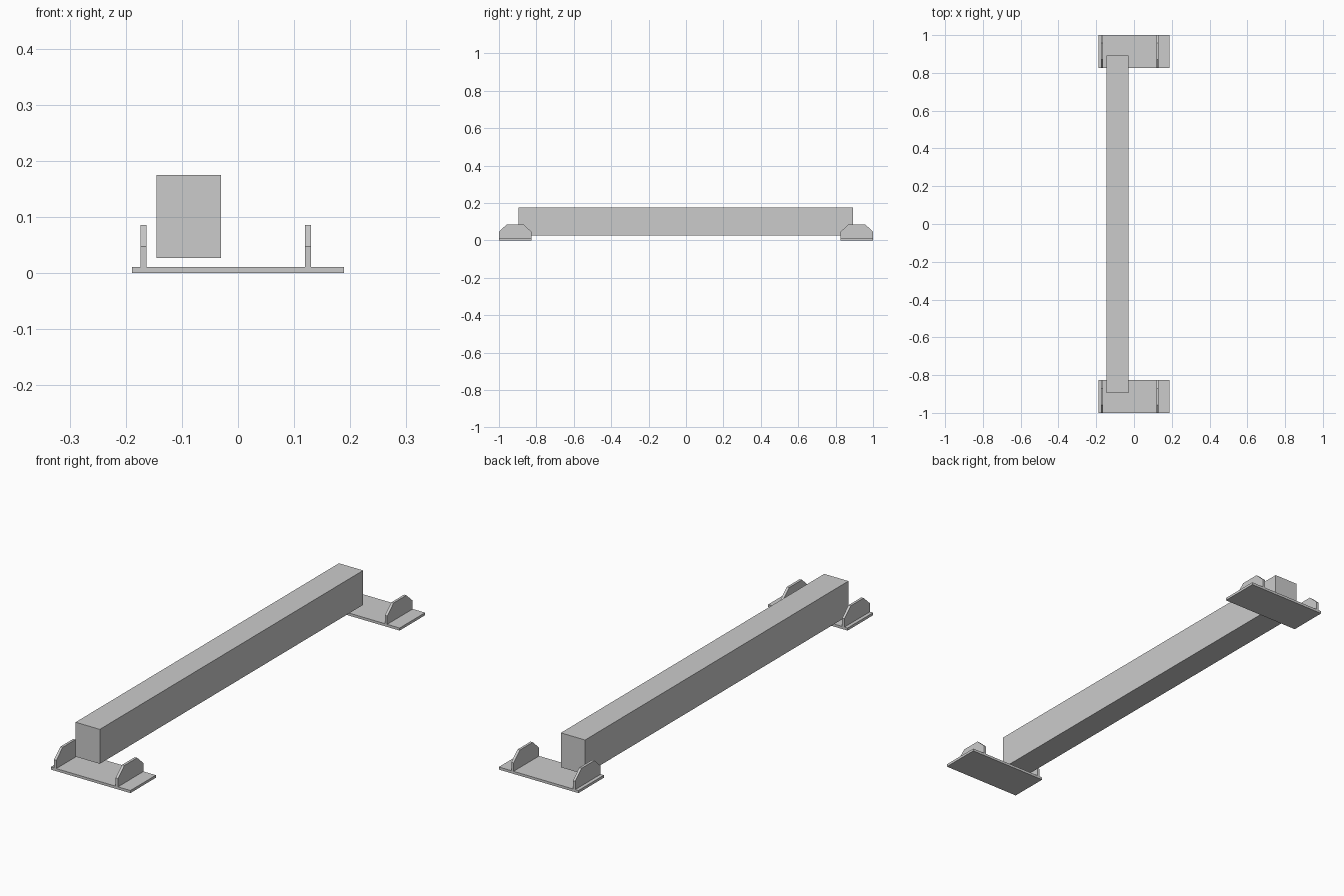
import bpy
import bmesh

cube = bpy.data.objects.get("Cube")
if cube:
    bpy.data.objects.remove(cube, do_unlink=True)

GREY = (0.6, 0.6, 0.6, 1.0)
mat = bpy.data.materials.new("plain_grey")
mat.use_nodes = True
mat.diffuse_color = GREY
mat.node_tree.nodes["Principled BSDF"].inputs["Base Color"].default_value = GREY


def extrude_profile(name, profile, x0, x1):
    """Solid from a (y, z) outline, swept from x0 to x1."""
    bm = bmesh.new()
    face = bm.faces.new([bm.verts.new((x0, y, z)) for y, z in profile])
    swept = bmesh.ops.extrude_face_region(bm, geom=[face])["geom"]
    verts = [v for v in swept if isinstance(v, bmesh.types.BMVert)]
    bmesh.ops.translate(bm, verts=verts, vec=(x1 - x0, 0, 0))
    bmesh.ops.recalc_face_normals(bm, faces=bm.faces)
    mesh = bpy.data.meshes.new(name)
    bm.to_mesh(mesh)
    bm.free()
    mesh.materials.append(mat)
    obj = bpy.data.objects.new(name, mesh)
    bpy.context.scene.collection.objects.link(obj)
    return obj


def box(name, x0, x1, y0, y1, z0, z1):
    return extrude_profile(name, [(y0, z0), (y1, z0), (y1, z1), (y0, z1)], x0, x1)


# Long beam, resting off-centre between the brackets
box("beam", -0.145, -0.03, -0.895, 0.892, 0.027, 0.175)

# End brackets: a base plate with two upright chamfered fins
PLATE_TOP, SHOULDER, FIN_TOP, CHAMFER = 0.011, 0.047, 0.086, 0.043
for end, y0, y1 in (("front", -1.0, -0.827), ("back", 0.827, 1.0)):
    box(end + "_base_plate", -0.189, 0.189, y0, y1, 0.0, PLATE_TOP)
    fin = [(y0, PLATE_TOP), (y1, PLATE_TOP), (y1, SHOULDER),
           (y1 - CHAMFER, FIN_TOP), (y0 + CHAMFER, FIN_TOP), (y0, SHOULDER)]
    for side, x0 in (("right", -0.174), ("left", 0.119)):
        extrude_profile(f"{end}_{side}_fin", fin, x0, x0 + 0.011)
